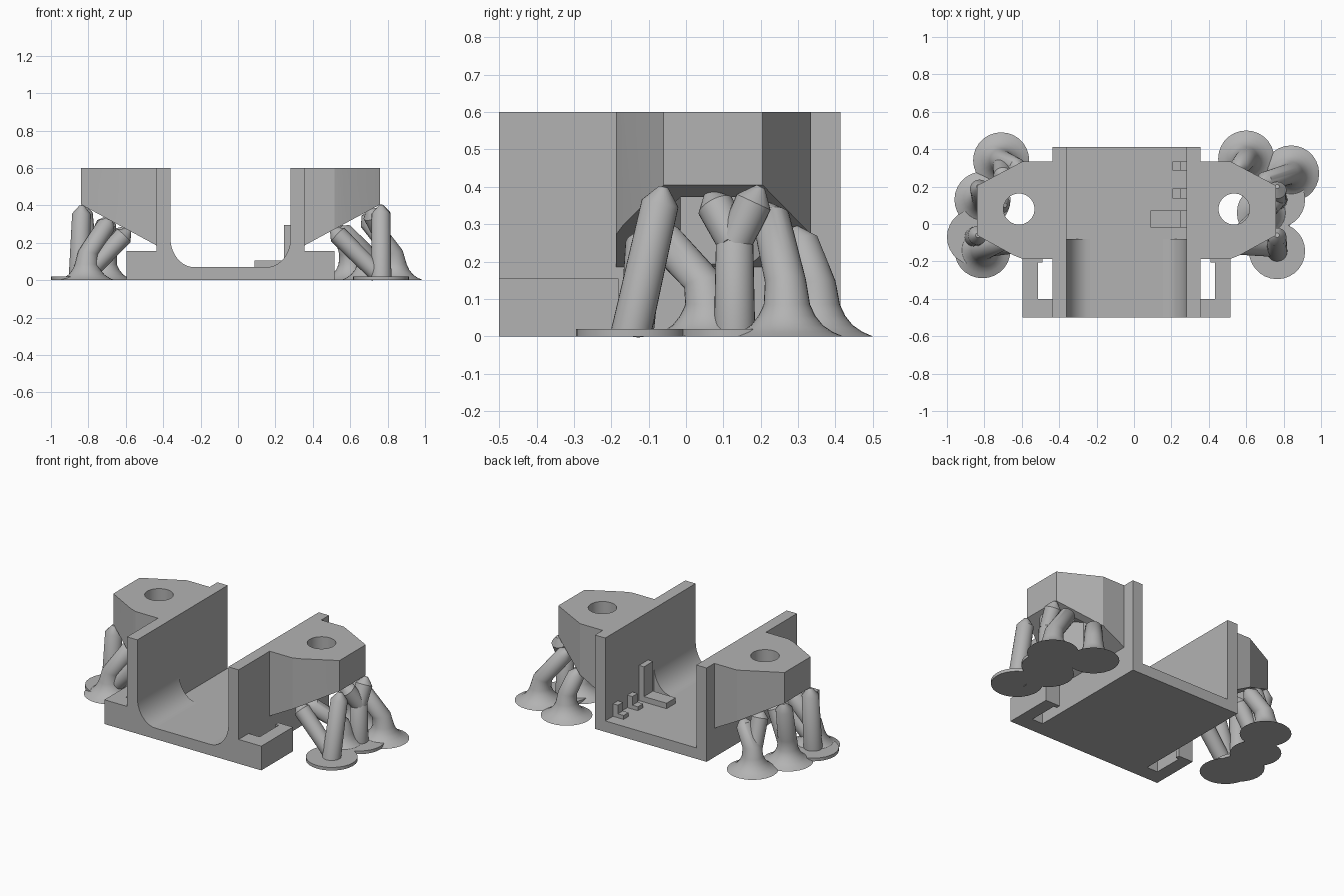
import bpy, bmesh, math
from mathutils import Vector

if "Cube" in bpy.data.objects:
    bpy.data.objects.remove(bpy.data.objects["Cube"], do_unlink=True)

grey = bpy.data.materials.new("plain grey")
grey.use_nodes = True
COLOUR = (0.45, 0.45, 0.45, 1)
grey.diffuse_color = COLOUR
grey.node_tree.nodes["Principled BSDF"].inputs["Base Color"].default_value = COLOUR

MID = -0.04            # symmetry plane of the bracket
WALL_IN, WALL_OUT = 0.322, 0.395
BACK, FRONT, TOP = 0.413, -0.5, 0.6


def finish(bm, name, smooth=False):
    bmesh.ops.recalc_face_normals(bm, faces=bm.faces)
    mesh = bpy.data.meshes.new(name)
    bm.to_mesh(mesh)
    bm.free()
    mesh.materials.append(grey)
    ob = bpy.data.objects.new(name, mesh)
    bpy.context.collection.objects.link(ob)
    bpy.ops.object.select_all(action='DESELECT')
    ob.select_set(True)
    bpy.context.view_layer.objects.active = ob
    if smooth:
        bpy.ops.object.shade_smooth_by_angle(angle=math.radians(40))
    return ob


def prism(name, outline, move, smooth=False):
    """Extrude a closed outline of 3D points along a vector."""
    bm = bmesh.new()
    face = bm.faces.new([bm.verts.new(p) for p in outline])
    new = bmesh.ops.extrude_face_region(bm, geom=[face])["geom"]
    bmesh.ops.translate(bm, vec=move,
                        verts=[g for g in new if isinstance(g, bmesh.types.BMVert)])
    return finish(bm, name, smooth)


def box(name, x0, x1, y0, y1, z0, z1):
    return prism(name, [(x0, y0, z0), (x1, y0, z0), (x1, y1, z0), (x0, y1, z0)],
                 (0, 0, z1 - z0))


def ngon(x, y, z, r, sides):
    return [(x + r * math.sin(math.tau * i / sides),
             y + r * math.cos(math.tau * i / sides), z) for i in range(sides)]


def cut(ob, cutter):
    mod = ob.modifiers.new("cut", 'BOOLEAN')
    mod.operation, mod.solver, mod.object = 'DIFFERENCE', 'EXACT', cutter
    bpy.ops.object.select_all(action='DESELECT')
    ob.select_set(True)
    bpy.context.view_layer.objects.active = ob
    bpy.ops.object.modifier_apply(modifier="cut")
    bpy.data.objects.remove(cutter, do_unlink=True)


# Channel: floor and two walls as one profile
half = [(WALL_OUT, 0), (WALL_OUT, TOP), (WALL_IN, TOP), (WALL_IN, 0.07)]
section = half + [(-u, z) for u, z in reversed(half)]
prism("channel", [(MID + u, FRONT, z) for u, z in section], (0, BACK - FRONT, 0))

for s, side in ((1, "left"), (-1, "right")):
    def X(u):
        return MID + s * u

    # Rounded cradle filling the front inner corner
    arc = [(0.195 + 0.127 * math.sin(a), 0.23 - 0.16 * math.cos(a))
           for a in (math.pi / 2 * i / 10 for i in range(11))]
    prism(side + "_cradle", [(X(u), FRONT, z) for u, z in [(WALL_IN, 0.07)] + arc[::-1]],
          (0, 0.42, 0), True)

    # Mounting ear with sloped underside
    plan = [(0.39, 0.335), (0.555, 0.335), (0.8, 0.205), (0.8, -0.06),
            (0.605, -0.167), (0.555, -0.187), (0.39, -0.187)]
    ear = prism(side + "_ear", [(X(u), y, 0.05) for u, y in plan], (0, 0, TOP - 0.05))
    wedge = [(0.3, 0.0), (0.3, 0.134), (0.9, 0.459), (0.9, 0.0)]
    cut(ear, prism("wedge_cutter", [(X(u), -1, z) for u, z in wedge], (0, 2, 0)))
    # Nut pocket below and bolt hole through the top
    cut(ear, prism("nut_cutter", ngon(X(0.575), 0.08, 0, 0.19, 6), (0, 0, 0.5)))
    cut(ear, prism("hole_cutter", ngon(X(0.575), 0.08, 0.4, 0.083, 40), (0, 0, 0.4)))
    bpy.ops.object.shade_smooth_by_angle(angle=math.radians(15))

    # Hooked clip at the front
    clip = [(0.39, FRONT), (0.555, FRONT), (0.555, -0.18), (0.45, -0.18),
            (0.45, -0.207), (0.473, -0.207), (0.473, -0.4), (0.39, -0.4)]
    prism(side + "_clip", [(X(u), y, 0) for u, y in clip], (0, 0, 0.155))

# L-shaped stops along the inside of the left wall
for i, (reach, y0, y1, thick, high) in enumerate((
        (0.195, -0.02, 0.072, 0.105, 0.295),
        (0.075, 0.137, 0.19, 0.095, 0.15),
        (0.075, 0.285, 0.335, 0.095, 0.15))):
    x = MID + WALL_IN
    foot = [(x, 0.06), (x, high), (x - 0.035, high), (x - 0.035, thick),
            (x - reach, thick), (x - reach, 0.06)]
    prism(f"stop_{i + 1}", [(a, y0, z) for a, z in foot], (0, y1 - y0, 0))


def strut(name, base, tip, foot):
    """Round support with a flared, flat or missing foot and a pointed tip."""
    b, t = Vector(base), Vector(tip)
    lean = (t - b).normalized()
    up = Vector((0, 0, 1))
    rings = []
    if foot == "flare":
        rings = [(b + up * z, r, up) for z, r in
                 ((0, 0.15), (0.012, 0.122), (0.03, 0.096), (0.055, 0.076), (0.085, 0.062))]
        knee = b + up * 0.12 + (t - b) * 0.08
        rings.append((knee, 0.055, (up + lean).normalized()))
        lean = (t - knee).normalized()
    elif foot == "disc":
        rings = [(b, 0.15, up), (b + up * 0.02, 0.15, up), (b + up * 0.02, 0.055, up)]
    else:
        rings = [(b, 0.046, lean)]
    rings += [(t - lean * 0.045, 0.05, lean), (t, 0.012, lean)]
    bm, loops, n = bmesh.new(), [], 28
    for c, r, axis in rings:
        side = Vector((0, 1, 0)).cross(axis).normalized()
        other = axis.cross(side)
        loops.append([bm.verts.new(c + r * (math.cos(math.tau * i / n) * side +
                                            math.sin(math.tau * i / n) * other))
                      for i in range(n)])
    for lo, hi in zip(loops, loops[1:]):
        for i in range(n):
            bm.faces.new((lo[i], lo[i - 1], hi[i - 1], hi[i]))
    bm.faces.new(loops[0])
    bm.faces.new(loops[-1])
    finish(bm, name, True)


# Supports under the left ear
strut("left_front_post", (0.765, -0.145, 0), (0.765, -0.06, 0.4), "disc")
strut("left_front_brace", (0.75, -0.13, 0.03), (0.5, -0.11, 0.275), "plain")
strut("left_fork_stem", (0.765, 0.13, 0), (0.765, 0.13, 0.29), "disc")
strut("left_fork_outer", (0.765, 0.13, 0.25), (0.765, 0.2, 0.4), "plain")
strut("left_fork_inner", (0.765, 0.13, 0.25), (0.7, 0.06, 0.385), "plain")
strut("left_inner_post", (0.7, 0.06, 0), (0.54, -0.08, 0.28), "flare")
strut("left_back_post", (0.6, 0.35, 0), (0.55, 0.29, 0.29), "flare")
strut("left_outer_post", (0.84, 0.27, 0), (0.67, 0.22, 0.35), "flare")

# Supports under the right ear
strut("right_front_post", (-0.85, -0.07, 0), (-0.835, -0.06, 0.4), "disc")
strut("right_inner_post", (-0.81, -0.14, 0), (-0.68, -0.08, 0.33), "flare")
strut("right_inner_brace", (-0.79, -0.13, 0.05), (-0.58, -0.1, 0.27), "plain")
strut("right_middle_post", (-0.81, 0.13, 0), (-0.83, 0.2, 0.4), "flare")
strut("right_middle_brace", (-0.8, 0.13, 0.1), (-0.69, 0.1, 0.34), "plain")
strut("right_back_post", (-0.71, 0.34, 0), (-0.6, 0.29, 0.28), "flare")
strut("right_back_brace", (-0.71, 0.33, 0.1), (-0.7, 0.24, 0.34), "plain")
